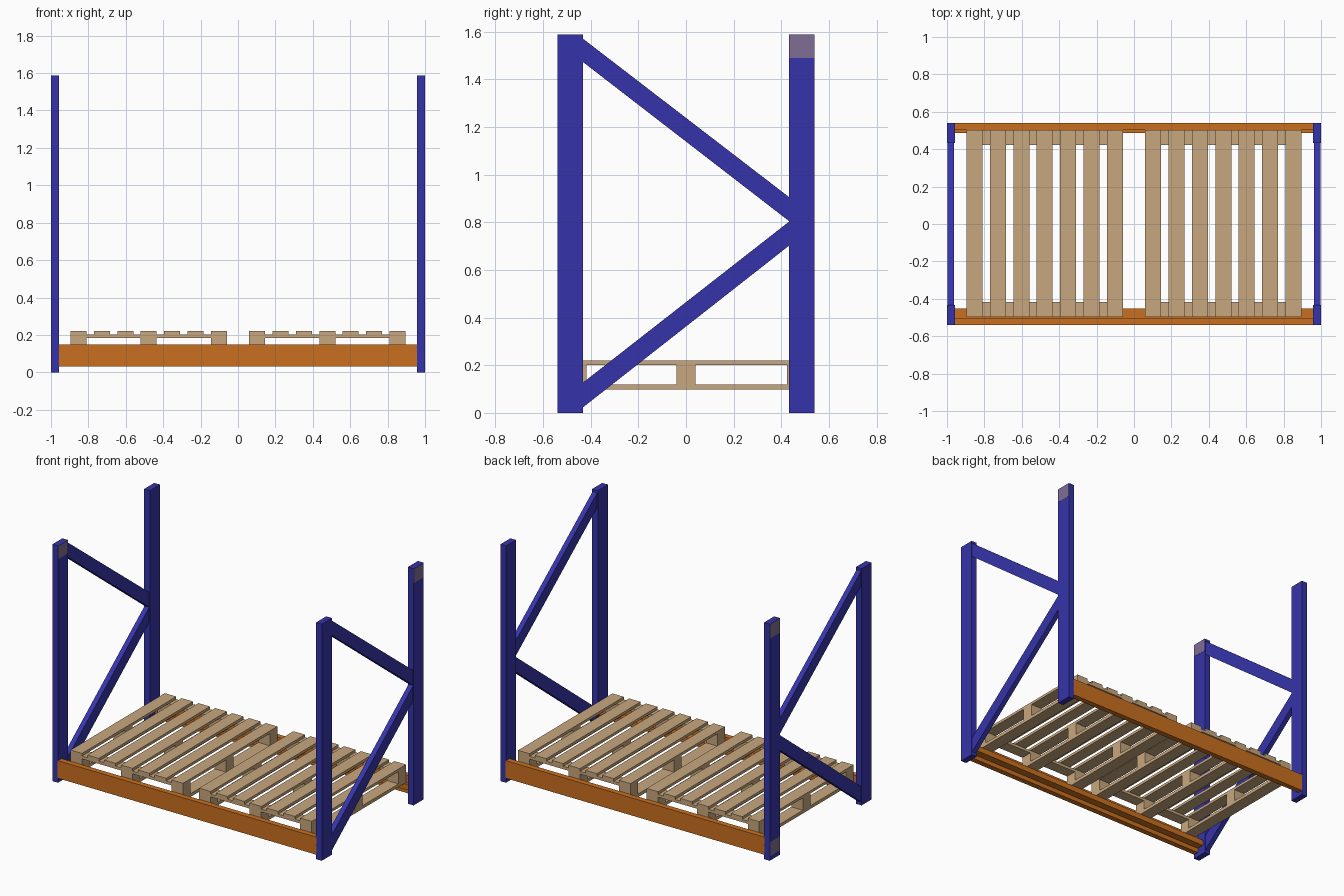
import bpy, bmesh

if "Cube" in bpy.data.objects:
    bpy.data.objects.remove(bpy.data.objects["Cube"])


def material(name, rgb):
    m = bpy.data.materials.new(name)
    m.diffuse_color = (*rgb, 1)
    m.use_nodes = True
    m.node_tree.nodes["Principled BSDF"].inputs["Base Color"].default_value = m.diffuse_color
    return m


BLUE = material("blue_paint", (0.036, 0.034, 0.40))
ORANGE = material("orange_paint", (0.59, 0.16, 0.014))
WOOD = material("pale_wood", (0.58, 0.39, 0.21))
PLATE = material("muted_plate", (0.22, 0.155, 0.30))


def prism(name, profile, x0, x1, mat):
    """Extrude a (y, z) profile from x0 to x1."""
    bm = bmesh.new()
    face = bm.faces.new([bm.verts.new((x0, y, z)) for y, z in profile])
    ext = bmesh.ops.extrude_face_region(bm, geom=[face])["geom"]
    bmesh.ops.translate(bm, vec=(x1 - x0, 0, 0),
                        verts=[v for v in ext if isinstance(v, bmesh.types.BMVert)])
    bmesh.ops.recalc_face_normals(bm, faces=bm.faces)
    mesh = bpy.data.meshes.new(name)
    bm.to_mesh(mesh)
    bm.free()
    mesh.materials.append(mat)
    ob = bpy.data.objects.new(name, mesh)
    bpy.context.collection.objects.link(ob)
    return ob


def box(name, x0, x1, y0, y1, z0, z1, mat):
    return prism(name, [(y0, z0), (y1, z0), (y1, z1), (y0, z1)], x0, x1, mat)


# End frames: two uprights and two diagonal braces per side
for side, s in (("left", -1), ("right", 1)):
    a, b = sorted((s * 0.958, s * 1.0))
    box(side + "_front_upright", a, b, -0.54, -0.433, 0, 1.588, BLUE)
    box(side + "_back_upright", a, b, 0.433, 0.54, 0, 1.588, BLUE)
    a, b = sorted((s * 0.963, s * 0.997))
    prism(side + "_upper_brace",
          [(-0.434, 1.474), (0.434, 0.804), (0.434, 0.905), (-0.434, 1.572)], a, b, BLUE)
    prism(side + "_lower_brace",
          [(-0.434, 0.022), (0.434, 0.703), (0.434, 0.804), (-0.434, 0.126)], a, b, BLUE)

# Small plates on the uprights
t = 0.001
box("right_back_top_plate", 1 - t, 1 + t, 0.435, 0.539, 1.49, 1.587, PLATE)
box("left_back_top_plate", -1 - t, -1 + t, 0.435, 0.539, 1.49, 1.587, PLATE)
box("left_back_bottom_plate", -1 - t, -1 + t, 0.435, 0.539, 0.03, 0.125, PLATE)
box("left_front_top_plate", -0.958 - t, -0.958 + t, -0.539, -0.435, 1.50, 1.587, PLATE)

# Stepped load beams with an inner ledge under the pallets
for name, s, ledge in (("front_beam", -1, 0.452), ("back_beam", 1, 0.486)):
    pts = [(0.54, 0.03), (0.54, 0.148), (0.503, 0.148), (0.503, 0.098),
           (ledge, 0.098), (ledge, 0.06), (0.503, 0.06), (0.503, 0.03)]
    prism(name, [(s * y, z) for y, z in pts], -0.96, 0.96, ORANGE)

# Two pallets: deck slats, cross boards, blocks and bottom boards
Y0, Y1, W, PITCH = -0.497, 0.502, 0.085, 0.125
for side, x in (("left", -0.895), ("right", 0.06)):
    for i in range(7):
        sx = x + i * PITCH
        box(f"{side}_pallet_slat_{i}", sx, sx + W, Y0, Y1, 0.202, 0.22, WOOD)
        if i % 3 == 0:
            box(f"{side}_pallet_bottom_board_{i}", sx, sx + W, Y0, Y1, 0.098, 0.12, WOOD)
            for j, (ya, yb) in enumerate(((Y0, -0.418), (-0.04, 0.04), (0.423, Y1))):
                top = 0.202 if j == 1 else 0.183
                box(f"{side}_pallet_block_{i}_{j}", sx, sx + W, ya, yb, 0.12, top, WOOD)
    for j, (ya, yb) in enumerate(((Y0, -0.418), (0.423, Y1))):
        box(f"{side}_pallet_cross_board_{j}", x, x + 6 * PITCH + W, ya, yb, 0.183, 0.202, WOOD)
